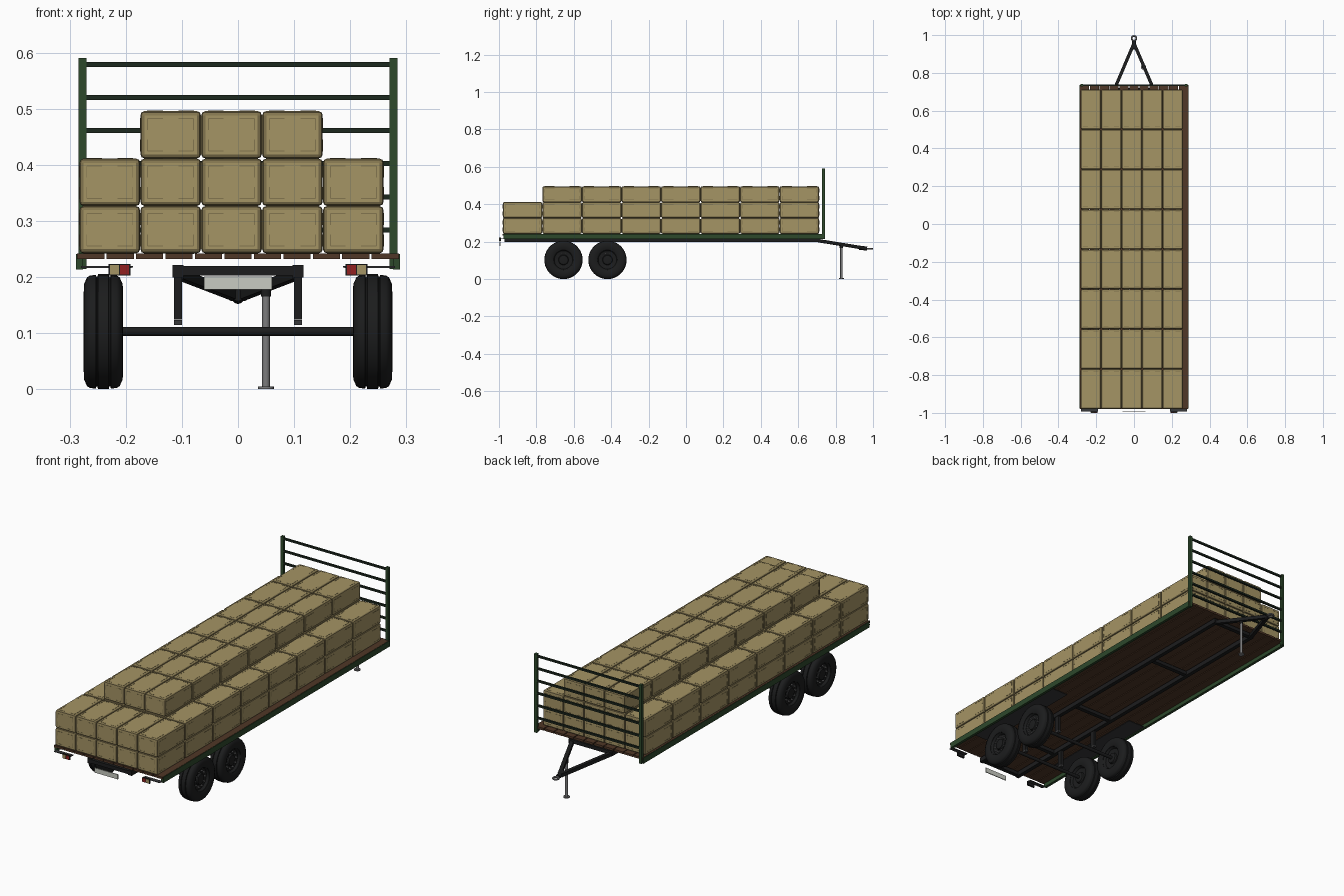
import bpy, bmesh, math
from mathutils import Vector, Matrix

old = bpy.data.objects.get("Cube")
if old:
    bpy.data.objects.remove(old, do_unlink=True)


def material(name, r, g, b):
    m = bpy.data.materials.new(name)
    m.use_nodes = True
    m.diffuse_color = (r, g, b, 1)
    m.node_tree.nodes["Principled BSDF"].inputs["Base Color"].default_value = (r, g, b, 1)
    return m


STRAW = material("straw_tan", .375, .297, .128)
SEAM = material("straw_seam", .225, .177, .078)
WOOD = material("deck_wood", .08, .038, .02)
GREEN = material("green_paint", .026, .065, .024)
DARK_GREEN = material("dark_green_paint", .012, .021, .013)
BLACK = material("black", .0115, .012, .0125)
METAL = material("dark_metal", .04, .041, .043)
STEEL = material("grey_steel", .2, .2, .205)
PLATE = material("pale_plate", .58, .60, .54)
RED = material("red_lens", .29, .014, .014)


def finish(name, bm, *mats, smooth=False):
    bmesh.ops.recalc_face_normals(bm, faces=bm.faces)
    me = bpy.data.meshes.new(name)
    bm.to_mesh(me)
    bm.free()
    for m in mats:
        me.materials.append(m)
    ob = bpy.data.objects.new(name, me)
    bpy.context.collection.objects.link(ob)
    if smooth:
        bpy.ops.object.select_all(action='DESELECT')
        ob.select_set(True)
        bpy.context.view_layer.objects.active = ob
        bpy.ops.object.shade_smooth_by_angle(angle=math.radians(35))
    return ob


def add_box(bm, center, size):
    mat = Matrix.Translation(center) @ Matrix.Diagonal((*size, 1))
    bmesh.ops.create_cube(bm, size=1, matrix=mat)


def box(name, center, size, mat):
    bm = bmesh.new()
    add_box(bm, center, size)
    return finish(name, bm, mat)


def rod(name, a, b, radius, mat, sides=16, square=False):
    """Round or square bar between two points."""
    a, b = Vector(a), Vector(b)
    d = b - a
    bm = bmesh.new()
    mtx = Matrix.Translation((a + b) / 2) @ d.to_track_quat('Z', 'Y').to_matrix().to_4x4()
    if square:
        bmesh.ops.create_cube(bm, size=1, matrix=mtx @ Matrix.Diagonal((radius * 2, radius * 2, d.length, 1)))
    else:
        bmesh.ops.create_cone(bm, cap_ends=True, segments=sides, radius1=radius,
                              radius2=radius, depth=d.length, matrix=mtx)
    return finish(name, bm, mat, smooth=not square)


def lathe(name, profile, mat, closed, sides=40):
    """Spin (x, radius) points around the x axis."""
    bm = bmesh.new()
    vs = [bm.verts.new((x, 0, r)) for x, r in profile]
    pairs = list(zip(vs, vs[1:] + vs[:1])) if closed else list(zip(vs, vs[1:]))
    es = [bm.edges.new(p) for p in pairs]
    bmesh.ops.spin(bm, geom=vs + es, cent=(0, 0, 0), axis=(1, 0, 0),
                   angle=math.tau, steps=sides, use_duplicate=False)
    bmesh.ops.remove_doubles(bm, verts=bm.verts, dist=1e-5)
    return finish(name, bm, mat, smooth=True)


# Straw bale: rounded block, darker rounded edges, creases at face corners
BALE = Vector((.108, .2105, .0845))


def make_bale():
    bm = bmesh.new()
    add_box(bm, (0, 0, 0), BALE)
    bmesh.ops.bevel(bm, geom=bm.edges[:], offset=.0075, segments=2, profile=.5, affect='EDGES')
    for f in bm.faces:
        f.material_index = 0 if f.calc_area() > .003 else 1
    for axis in range(3):
        others = [i for i in range(3) if i != axis]
        for side in (-1, 1):
            for u in (-1, 1):
                for v in (-1, 1):
                    corner = Vector((0, 0, 0))
                    corner[axis] = side * BALE[axis] / 2
                    corner[others[0]] = u * (BALE[others[0]] / 2 - .013)
                    corner[others[1]] = v * (BALE[others[1]] / 2 - .013)
                    for i in others:
                        size = Vector((.0016, .0016, .0016))
                        size[i] = BALE[i] * .25
                        c = corner.copy()
                        c[i] -= math.copysign(size[i] / 2, c[i])
                        known = set(bm.faces)
                        add_box(bm, c, size)
                        for f in set(bm.faces) - known:
                            f.material_index = 1
    return finish("straw_bale", bm, STRAW, SEAM)


bale = make_bale()
spots = [(c, r, layer) for layer, cols, rows in
         ((0, range(5), range(8)), (1, range(5), range(8)), (2, range(1, 4), range(1, 8)))
         for c in cols for r in rows]
for n, (c, r, layer) in enumerate(spots):
    ob = bale
    if n:
        ob = bpy.data.objects.new("straw_bale", bale.data)
        bpy.context.collection.objects.link(ob)
    ob.location = (-.0115 + (c - 2) * .1085, -.874 + r * .2115, .2843 + layer * .0846)

# Deck planks
bm = bmesh.new()
for i in range(11):
    add_box(bm, ((i - 5) * .0525, -.122, .237), (.0485, 1.716, .010))
finish("deck_planks", bm, WOOD)

# Side rails and headboard
for s, side in ((-1, "right"), (1, "left")):
    box(side + "_side_rail", (s * .2825, -.12, .227), (.013, 1.711, .0275), GREEN)
    box(side + "_headboard_post", (s * .277, .735, .402), (.014, .014, .376), GREEN)
for z in (.284, .343, .402, .461, .52, .579):
    rod("headboard_rail", (-.275, .735, z), (.275, .735, z), .0045, DARK_GREEN, square=True)

# Chassis
for s, side in ((-1, "right"), (1, "left")):
    box(side + "_chassis_beam", (s * .107, -.125, .21), (.019, 1.69, .022), BLACK)
for y in (-.96, -.7, -.3, .25, .71):
    box("cross_member", (0, y, .211), (.22, .02, .017), BLACK)

# Tandem axles, hangers and wheels
half = [(.030, .055), (.035, .068), (.0345, .085), (.029, .097), (.024, .1),
        (.0135, .1015), (.0125, .098), (.0105, .098), (.0095, .1025)]
tyre_profile = half + [(-x, r) for x, r in reversed(half)]
rim_half = [(.029, .056), (.026, .053), (.017, .049), (.014, .027), (.023, .024), (.025, .012), (.025, 0)]
for y in (-.655, -.42):
    rod("axle", (-.225, y, .103), (.225, y, .103), .008, BLACK)
    for s, side in ((-1, "right"), (1, "left")):
        box(side + "_axle_hanger", (s * .107, y, .162), (.014, .024, .076), BLACK)
        box(side + "_axle_clamp", (s * .107, y, .119), (.015, .026, .009), METAL)
        center = (s * .24, y, .1025)
        lathe(side + "_tyre", tyre_profile, BLACK, True).location = center
        for face in (-1, 1):
            lathe(side + "_rim", [(face * x, r) for x, r in rim_half], BLACK, False, 32).location = center
        for k in range(10):
            a = math.tau * k / 10
            p = Vector((s * .253, y + .037 * math.cos(a), .1025 + .037 * math.sin(a)))
            rod("wheel_stud", p, p + Vector((s * .011, 0, 0)), .0035, STEEL, 6)
for s, side in ((-1, "right"), (1, "left")):
    box(side + "_mudguard", (s * .232, -.5375, .2185), (.09, .56, .003), METAL)

# Rear lights and number plate
for s, side in ((-1, "right"), (1, "left")):
    box(side + "_light_bracket", (s * .235, -.982, .218), (.09, .02, .003), METAL)
    box(side + "_light_housing", (s * .2115, -.994, .213), (.039, .008, .021), BLACK)
    box(side + "_red_lens", (s * .2025, -.998, .213), (.016, .004, .0165), RED)
    box(side + "_outer_lens", (s * .2205, -.998, .213), (.016, .004, .0165), STRAW)
box("number_plate", (0, -.994, .189), (.122, .004, .023), PLATE)

# Drawbar and towing eye
for s, side in ((-1, "right"), (1, "left")):
    rod(side + "_drawbar", (s * .105, .71, .205), (s * .003, .95, .166), .0085, BLACK, square=True)
rod("coupling_neck", (0, .925, .168), (0, .968, .163), .011, BLACK)
bm = bmesh.new()
bmesh.ops.create_circle(bm, segments=10, radius=.0045,
                        matrix=Matrix.Translation((.0125, 0, 0)) @ Matrix.Rotation(math.pi / 2, 4, 'X'))
bmesh.ops.spin(bm, geom=bm.verts[:] + bm.edges[:], cent=(0, 0, 0), axis=(0, 0, 1), angle=math.tau, steps=24)
bmesh.ops.remove_doubles(bm, verts=bm.verts, dist=1e-5)
finish("towing_eye", bm, STEEL, smooth=True).location = (0, .983, .162)

# Parking jack
rod("jack_leg", (.05, .831, .003), (.05, .831, .165), .0068, STEEL)
rod("jack_foot", (.05, .831, 0), (.05, .831, .005), .014, STEEL)
rod("jack_clamp", (.05, .831, .165), (.05, .831, .188), .009, BLACK)
